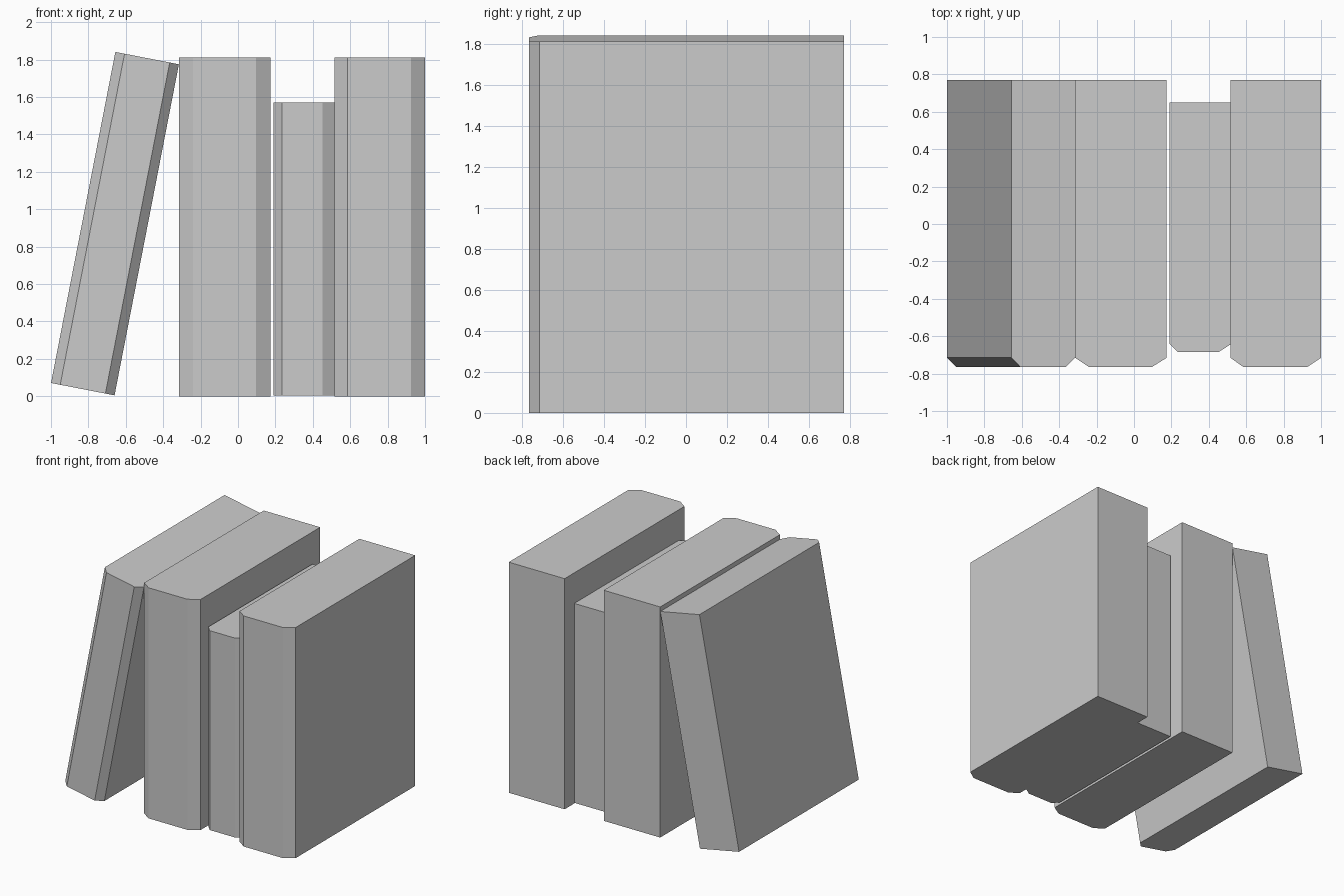
import bpy, bmesh
from math import radians
from mathutils import Matrix, Vector

cube = bpy.data.objects.get("Cube")
if cube:
    bpy.data.objects.remove(cube, do_unlink=True)

grey = bpy.data.materials.new("plain grey")
grey.use_nodes = True
colour = (0.6, 0.6, 0.6, 1)
grey.diffuse_color = colour
grey.node_tree.nodes["Principled BSDF"].inputs["Base Color"].default_value = colour


def book(name, corner, width, height, front, back, bevel_left, bevel_right, bevel_depth, lean=0):
    """Extrude a block with a chamfered spine; corner is the pivot (x, z) of its lower right edge."""
    outline = [
        (-width, back),
        (-width, front + bevel_depth),
        (bevel_left - width, front),
        (-bevel_right, front),
        (0, front + bevel_depth),
        (0, back),
    ]
    bm = bmesh.new()
    base = bm.faces.new([bm.verts.new((x, y, 0)) for x, y in outline])
    top = bmesh.ops.extrude_face_region(bm, geom=[base])
    verts = [v for v in top["geom"] if isinstance(v, bmesh.types.BMVert)]
    bmesh.ops.translate(bm, verts=verts, vec=Vector((0, 0, height)))
    bmesh.ops.recalc_face_normals(bm, faces=bm.faces)
    # Lean the book sideways about its lower right edge
    place = Matrix.Translation((corner[0], 0, corner[1])) @ Matrix.Rotation(radians(lean), 4, 'Y')
    bm.transform(place)
    mesh = bpy.data.meshes.new(name)
    bm.to_mesh(mesh)
    bm.free()
    mesh.materials.append(grey)
    obj = bpy.data.objects.new(name, mesh)
    bpy.context.collection.objects.link(obj)
    return obj


# Row of books from right to left
book("leaning_book", (-0.66, 0.005), 0.346, 1.803, -0.765, 0.77, 0.05, 0.05, 0.05, lean=11)
book("tall_book", (0.175, 0), 0.49, 1.81, -0.765, 0.77, 0.075, 0.08, 0.05)
book("short_book", (0.522, 0.005), 0.332, 1.565, -0.685, 0.65, 0.045, 0.07, 0.045)
book("end_book", (1.0, 0), 0.485, 1.81, -0.765, 0.77, 0.07, 0.075, 0.05)
